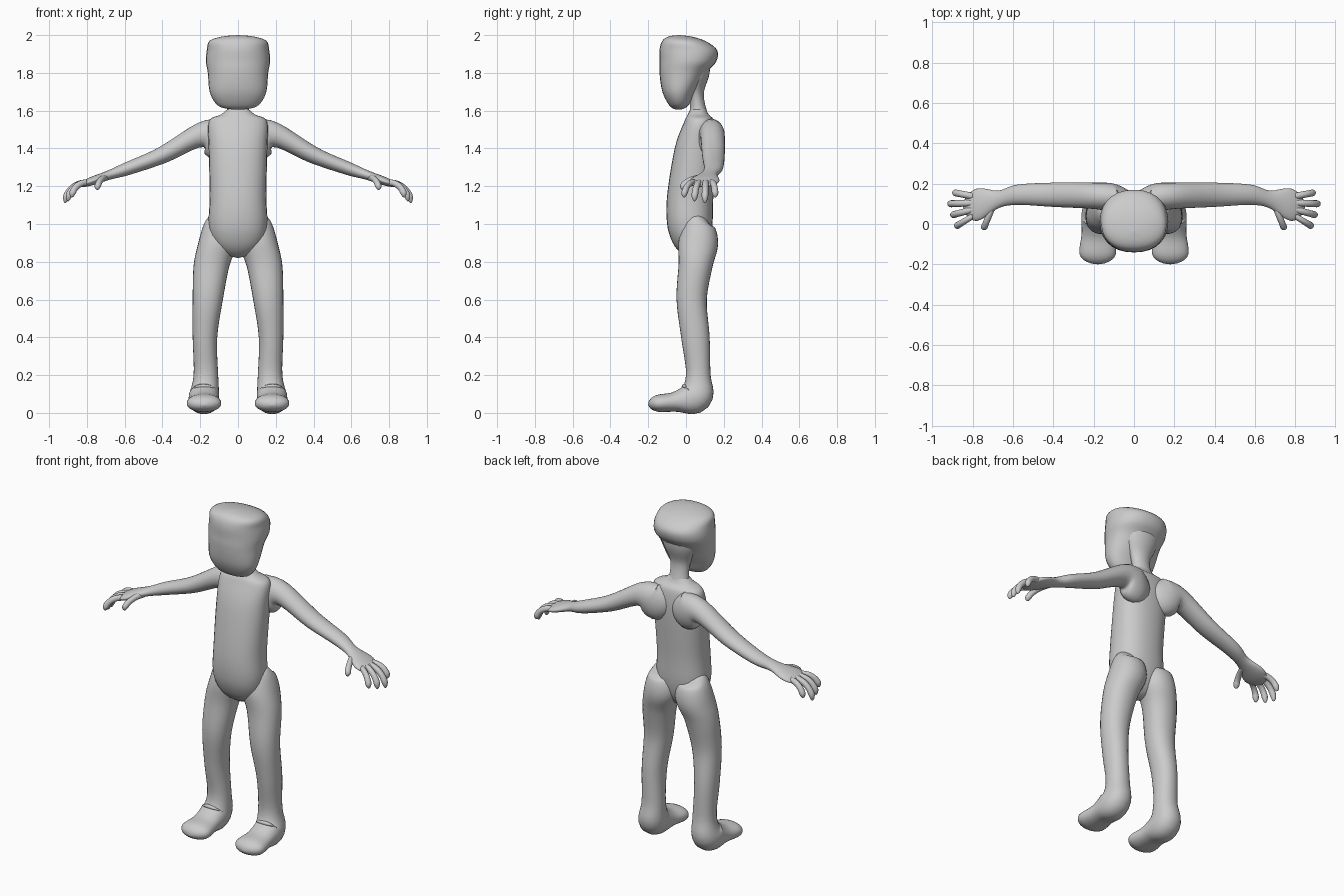
import bpy, bmesh, math
from mathutils import Vector

cube = bpy.data.objects.get("Cube")
if cube:
    bpy.data.objects.remove(cube, do_unlink=True)

COLOUR = (0.6, 0.6, 0.6, 1)
grey = bpy.data.materials.new("plain_grey")
grey.use_nodes = True
grey.diffuse_color = COLOUR
grey.node_tree.nodes["Principled BSDF"].inputs["Base Color"].default_value = COLOUR

X_AXIS, Y_AXIS, Z_AXIS = Vector((1, 0, 0)), Vector((0, 1, 0)), Vector((0, 0, 1))


def spline(rows, steps=5):
    """Catmull-Rom curve that passes through every row."""
    result = []
    for i in range(len(rows) - 1):
        before, start, end = rows[max(i - 1, 0)], rows[i], rows[i + 1]
        after = rows[min(i + 2, len(rows) - 1)]
        for step in range(steps):
            t = step / steps
            result.append([
                b + t * ((c - a) + t * ((2 * a - 5 * b + 4 * c - d)
                                        + t * (3 * b - a - 3 * c + d))) / 2
                for a, b, c, d in zip(before, start, end, after)])
    return result + [list(rows[-1])]


def signed_power(value, power):
    return math.copysign(abs(value) ** power, value)


def loft(name, rows, across=X_AXIS, side=1, level=False, square=2, sides=28):
    """Skin rounded rings given as (x, y, z, radius across, other radius)."""
    # squared radii are interpolated, so a zero radius makes a round end
    rings = spline([(x, y, z, ru * ru, rv * rv) for x, y, z, ru, rv in rows])
    centres = [Vector(ring[:3]) for ring in rings]
    last = len(rings) - 1
    bm = bmesh.new()
    loops = []
    for i, ring in enumerate(rings):
        tangent = centres[min(i + 1, last)] - centres[max(i - 1, 0)]
        other = Y_AXIS if level else tangent.cross(across).normalized()
        ru, rv = (math.sqrt(max(squared, 1e-6)) for squared in ring[3:])
        loop = []
        for k in range(sides):
            angle = math.tau * k / sides
            point = (centres[i] + across * ru * signed_power(math.cos(angle), 2 / square)
                     + other * rv * signed_power(math.sin(angle), 2 / square))
            point.x *= side
            loop.append(bm.verts.new(point))
        loops.append(loop)
    for upper, lower in zip(loops, loops[1:]):
        for k in range(sides):
            bm.faces.new((upper[k - 1], upper[k], lower[k], lower[k - 1]))
    bm.faces.new(loops[0])
    bm.faces.new(loops[-1])
    bmesh.ops.recalc_face_normals(bm, faces=bm.faces)
    mesh = bpy.data.meshes.new(name)
    bm.to_mesh(mesh)
    bm.free()
    mesh.shade_smooth()
    mesh.materials.append(grey)
    bpy.context.collection.objects.link(bpy.data.objects.new(name, mesh))


def upright(name, rows, square):
    """Loft level rings given as (height, front, back, half width)."""
    loft(name, [(0, (front + back) / 2, z, width, (back - front) / 2)
                for z, front, back, width in rows], level=True, square=square)


def digit(name, start, end, across, side):
    """A finger that curls from level to straight down along a quarter arc."""
    rows = []
    reach = end - start
    count = 6
    for i in range(count):
        angle = math.pi / 2 * i / (count - 1)
        point = start + reach * math.sin(angle)
        point.z = start.z + reach.z * (1 - math.cos(angle))
        radius = 0 if i == count - 1 else .017
        rows.append((*point, radius, radius))
    loft(name, rows, across, side, sides=14)


# Head with a long flat face, and a neck that flares up into its back
upright("head", [
    (2, -.04, -.04, 0), (1.97, -.125, .1, .15), (1.92, -.14, .165, .165),
    (1.86, -.14, .16, .17), (1.8, -.14, .11, .16), (1.7, -.125, .05, .15),
    (1.63, -.09, .015, .11), (1.605, -.04, -.04, 0)], square=2.2)
upright("neck", [
    (1.9, 0, .13, .12), (1.8, -.02, .125, .11), (1.7, .01, .095, .065),
    (1.6, .02, .11, .06), (1.55, 0, .13, .09)], square=2)

# Torso with a rounded lower end
upright("torso", [
    (1.62, .03, .1, .04), (1.58, .01, .12, .09), (1.54, -.01, .15, .155),
    (1.4, -.06, .16, .155), (1.15, -.1, .145, .15), (1, -.1, .14, .155),
    (.9, -.07, .12, .13), (.82, .03, .03, 0)], square=2.3)

# Hip, leg and foot in one run
LEG = [
    (.11, .09, 1.04, 0, 0), (.1, .07, 1, .08, .08), (.105, .065, .9, .105, .105),
    (.14, .05, .78, .095, .09), (.16, .03, .6, .08, .08), (.175, .05, .4, .065, .075),
    (.17, .065, .2, .065, .065), (.18, .05, .09, .08, .09), (.18, -.05, .06, .08, .055),
    (.18, -.15, .05, .09, .045), (.18, -.2, .04, 0, 0)]

# Shoulder blade, arm and palm in one run
ARM = [
    (0, .125, 1.45, 0, 0), (.1, .13, 1.45, .07, .11), (.2, .14, 1.47, .065, .065),
    (.4, .145, 1.365, .06, .045), (.58, .145, 1.295, .05, .035),
    (.68, .12, 1.26, .045, .025), (.78, .095, 1.225, .08, .022), (.85, .09, 1.2, 0, 0)]

FINGER_TIPS = {
    "index_finger": Vector((.88, -.01, 1.14)), "middle_finger": Vector((.9, .045, 1.12)),
    "ring_finger": Vector((.915, .1, 1.11)), "little_finger": Vector((.89, .155, 1.14))}

for label, side in (("left", 1), ("right", -1)):
    loft(label + "_leg", LEG, X_AXIS, side, square=2.15)
    loft(label + "_arm", ARM, Y_AXIS, side)
    for name, tip in FINGER_TIPS.items():
        # knuckles sit closer together than the tips
        knuckle = Vector((.8, .045 + tip.y * .6, 1.22))
        digit(f"{label}_{name}", knuckle, tip, Y_AXIS, side)
    digit(label + "_thumb", Vector((.7, .09, 1.245)), Vector((.745, -.02, 1.18)), X_AXIS, side)
